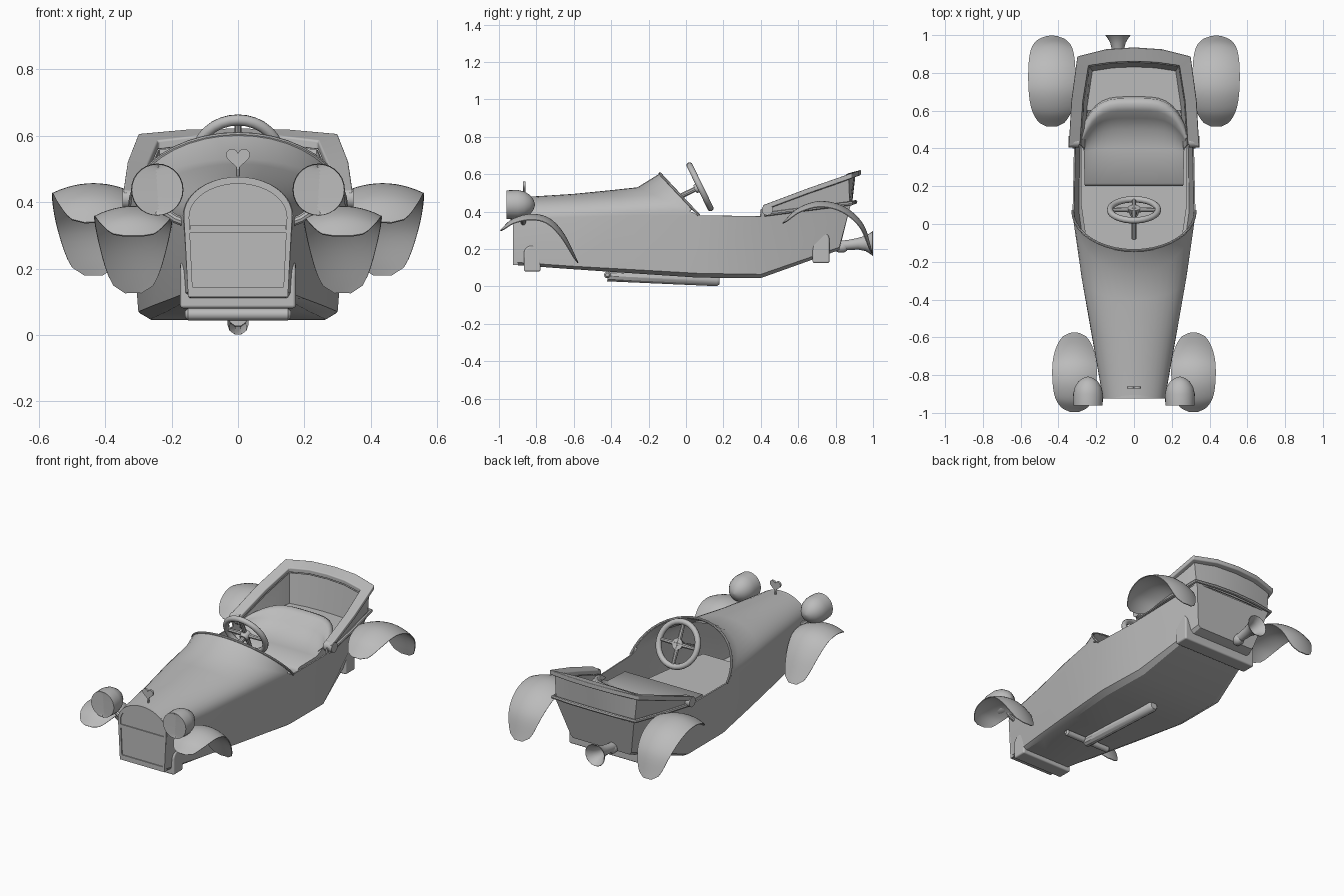
import bpy, bmesh, math
from mathutils import Vector

if "Cube" in bpy.data.objects:
    bpy.data.objects.remove(bpy.data.objects["Cube"], do_unlink=True)

grey = bpy.data.materials.new("plain grey")
grey.use_nodes = True
grey.diffuse_color = (0.5, 0.5, 0.5, 1)
grey.node_tree.nodes["Principled BSDF"].inputs["Base Color"].default_value = (0.5, 0.5, 0.5, 1)


def finish(name, bm, solid=0, mirror=False, bevel=0, angle=35):
    bmesh.ops.delete(bm, geom=[v for v in bm.verts if not v.link_faces], context='VERTS')
    bmesh.ops.recalc_face_normals(bm, faces=bm.faces)
    if solid:
        bmesh.ops.solidify(bm, geom=bm.faces[:], thickness=solid)
        bmesh.ops.recalc_face_normals(bm, faces=bm.faces)
    mesh = bpy.data.meshes.new(name)
    bm.to_mesh(mesh)
    bm.free()
    mesh.materials.append(grey)
    ob = bpy.data.objects.new(name, mesh)
    bpy.context.collection.objects.link(ob)
    bpy.ops.object.select_all(action='DESELECT')
    ob.select_set(True)
    bpy.context.view_layer.objects.active = ob
    bpy.ops.object.shade_smooth_by_angle(angle=math.radians(angle))
    if bevel:
        m = ob.modifiers.new("round", 'BEVEL')
        m.width, m.segments, m.harden_normals = bevel, 3, True
    if mirror:
        ob.modifiers.new("mirror", 'MIRROR')


def loft(name, rings, closed=False, caps=(False, False), skip=lambda r, i: False, **kw):
    bm = bmesh.new()
    rows = [[bm.verts.new(p) for p in r] for r in rings]
    n = len(rows[0])
    for r, (a, b) in enumerate(zip(rows, rows[1:])):
        for i in range(n if closed else n - 1):
            j = (i + 1) % n
            if not skip(r, i):
                bm.faces.new((a[i], a[j], b[j], b[i]))
    for cap, row in zip(caps, (rows[0], rows[-1])):
        if cap:
            bm.faces.new(row)
    finish(name, bm, **kw)


def prism(name, outline, offset, **kw):
    rings = [outline, [Vector(p) + Vector(offset) for p in outline]]
    loft(name, rings, True, (True, True), **kw)


def tube(name, pts, radii, sides=16, caps=(True, True), **kw):
    pts = [Vector(p) for p in pts]
    rings = []
    for i, (p, r) in enumerate(zip(pts, radii)):
        d = pts[min(i + 1, len(pts) - 1)] - pts[max(i - 1, 0)]
        q = d.to_track_quat('Z', 'Y')
        rings.append([p + q @ Vector((r * math.cos(a), r * math.sin(a), 0))
                      for a in (math.tau * k / sides for k in range(sides))])
    loft(name, rings, True, caps, **kw)


def arc(w, zs, zt, y, sweep=0, n=20):
    """Half ellipse across x, with its feet swept back."""
    out = []
    for k in range(n + 1):
        a = math.pi * k / n
        out.append(Vector((w * math.cos(a), y + sweep * (1 - math.sin(a)),
                           zs + (zt - zs) * math.sin(a))))
    return out


def arch(wb, zb, w, zs, zt, y):
    return [Vector((wb, y, zb))] + arc(w, zs, zt, y) + [Vector((-wb, y, zb))]


def both_sides(half):
    return half + [(-x, y, z) for x, y, z in reversed(half) if x > 0]


def smooth_path(pts, steps=6):
    p = [Vector(q) for q in pts]
    p = [2 * p[0] - p[1]] + p + [2 * p[-1] - p[-2]]
    out = []
    for a, b, c, d in zip(p, p[1:], p[2:], p[3:]):
        for k in range(steps):
            t = k / steps
            out.append(0.5 * (2 * b + (c - a) * t + (2 * a - 5 * b + 4 * c - d) * t * t
                              + (3 * b - a - 3 * c + d) * t ** 3))
    return out + [p[-2]]


# Body in one skin: bonnet arches over the keel, flared cowl, then the open rear half
keel = [(-.92, .14, .115, .148, .13), (-.6, .175, .092, .204, .108), (-.28, .215, .07, .252, .09),
        (.07, .265, .047, .3, .07), (.4, .26, .045, .295, .065), (.82, .19, .195, .205, .21)]
cowl = arc(.325, .38, .604, -.14, .21)
tops = [arc(.165, .36, .475, -.92), arc(.222, .37, .495, -.6), arc(.278, .38, .515, -.4, .12),
        arc(.325, .38, .53, -.26, .33), arc(.318, .375, .375, .4), arc(.265, .435, .435, .88)]
tops[4][1:-1] = cowl[1:-1]
rings = []
for (y, wb, zb, wc, zc), top in zip(keel, tops):
    rings.append(top + [Vector(p) for p in ((-wc, y, zc), (-wb, y, zb), (wb, y, zb), (wc, y, zc))])
loft("body", rings, True, (False, True), solid=.008, angle=30,
     skip=lambda r, i: r == 3 and i in (0, 19) or r > 3 and i < 20)
tube("cowl_edge", cowl, [.007] * len(cowl), sides=8)

# Radiator with frame, panels and crossbar
outer, inner = arch(.15, .115, .163, .36, .476, -.925), arch(.137, .145, .147, .355, .455, -.925)
back = Vector((0, .03, 0))
loft("radiator_frame", [outer, inner, [p + back for p in inner], [p + back for p in outer], outer],
     closed=True)
prism("radiator_panel", [p + Vector((0, .006, 0)) for p in inner], (0, .02, 0))
prism("radiator_bar", [(x, -.925, z) for x, z in ((-.145, .307), (.145, .307), (.145, .33),
                                                  (-.145, .33))], (0, .025, 0))

# Heart mascot on the bonnet
heart = []
for k in range(32):
    t = math.tau * k / 32
    h = 13 * math.cos(t) - 5 * math.cos(2 * t) - 2 * math.cos(3 * t) - math.cos(4 * t)
    heart.append((.036 * math.sin(t) ** 3, -.871, .534 + .0022 * h))
prism("heart_mascot", heart, (0, .012, 0))
tube("mascot_stem", [(0, -.865, .46), (0, -.865, .51)], [.006] * 2, sides=8)

# Headlights with shallow dished lenses, on short brackets
tube("headlight", [(.243, y, .437) for y in (-.925, -.932, -.945, -.96, -.9, -.865, -.835, -.816,
                                             -.808)],
     [.01, .035, .06, .077, .079, .071, .053, .028, .004], sides=28, mirror=True)
tube("headlight_bracket", [(.15, -.87, .335), (.19, -.87, .35), (.235, -.87, .38)],
     [.014] * 3, sides=10, mirror=True)


# Mudguards: domed strips along a curved path, rounded in plan
def mudguard(name, path, cx, width, drop):
    line = smooth_path([(0, y, z) for y, z in path])
    rows = []
    for i, p in enumerate(line):
        u = 2 * i / (len(line) - 1) - 1
        w = .22 + .78 * (1 - abs(u) ** 2.3) ** .5
        d = (line[min(i + 1, len(line) - 1)] - line[max(i - 1, 0)]).normalized()
        down = Vector((0, d.z, -d.y))
        rows.append([p + down * drop * (s * w) ** 2 + Vector((cx + s * w * width, 0, 0))
                     for s in (k / 6 for k in range(-6, 7))])
    loft(name, rows, solid=.005, mirror=True, angle=60)


mudguard("front_mudguard", [(-.995, .3), (-.93, .36), (-.83, .388), (-.73, .365), (-.65, .28),
                            (-.575, .128)], .315, .118, .03)
mudguard("rear_mudguard", [(.515, .34), (.6, .42), (.72, .457), (.85, .425), (.95, .33),
                           (.997, .18)], .435, .125, .03)

# Rear tub: flared panel, broad rim, lining and lower moulding
low = [(.318, .4, .375), (.3, .65, .405), (.265, .875, .435), (.14, .885, .44), (0, .888, .44)]
high = [(.325, .4, .41), (.312, .65, .5), (.278, .87, .58), (.14, .9, .6), (0, .907, .603)]
loft("tub_panel", [both_sides(low), both_sides(high)], solid=.01, angle=12)
rim_out = [(.345, .41, .435), (.332, .65, .525), (.3, .887, .607), (.15, .925, .62),
           (0, .935, .623)]
rim_in = [(.285, .42, .43), (.27, .65, .515), (.24, .838, .585), (.12, .855, .6), (0, .86, .603)]
rim = [both_sides(r) for r in (rim_out, rim_in)]
lower = [[Vector(p) - Vector((0, 0, .028)) for p in r] for r in rim]
loft("tub_rim", list(zip(rim[0], rim[1], lower[1], lower[0])), True, (True, True), bevel=.006,
     angle=12)
loft("tub_lining", [lower[1], [(p.x * .93, p.y - .025, .38) for p in lower[1]]], solid=.004,
     angle=12)
mould = [(.325, .42, .385), (.308, .65, .415), (.278, .885, .445), (.14, .9, .45), (0, .905, .452)]
tube("tub_moulding", both_sides(mould), [.011] * 9, sides=8)
tube("rim_hinge", [(.29, .435, .41), (.348, .435, .41)], [.03] * 2, mirror=True)

# Cockpit floor and rear deck
prism("floor", both_sides([(.2, -.45, .22), (.28, .1, .22), (.28, .45, .22)]), (0, 0, -.01))
prism("rear_deck", both_sides([(.27, .6, .385), (.23, .835, .385)]), (0, 0, -.01))

# Bucket seat: y, z, half width, forward pull and drop of the sides
rows = []
for y, z, w, pull, drop in [(.2, .22, .26, 0, 0), (.2, .33, .26, 0, 0), (.215, .35, .262, 0, 0),
                            (.4, .345, .265, .02, -.01), (.5, .365, .27, .07, -.02),
                            (.56, .41, .272, .12, 0), (.6, .455, .275, .15, .04),
                            (.635, .47, .28, .17, .055), (.665, .455, .285, .18, .055),
                            (.675, .38, .285, .18, .04)]:
    row = [Vector((w * s, y - pull * s ** 4, z - drop * s ** 4)) for s in
           (math.sin(math.pi * k / 20) for k in range(-10, 11))]
    ends = [Vector((p.x, p.y, .215)) for p in (row[0], row[-1])]
    rows.append([ends[0]] + row + [ends[1]])
loft("seat", rows, angle=60)

# Steering wheel, spokes and column
centre, axis = Vector((0, .075, .533)), Vector((0, .9, .44)).normalized()
turn = axis.to_track_quat('Z', 'X')
rows = []
for k in range(33):
    a = math.tau * k / 32
    out = turn @ Vector((math.cos(a), math.sin(a), 0))
    rows.append([centre + out * (.127 + .017 * math.cos(b)) + axis * .017 * math.sin(b)
                 for b in (math.tau * j / 10 for j in range(10))])
loft("steering_rim", rows, closed=True, angle=60)
for k in range(4):
    a = math.pi * k / 2
    tip = centre + turn @ Vector((math.cos(a), math.sin(a), 0)) * .125
    tube("steering_spoke_%d" % (k + 1), [centre, tip], [.014, .01], sides=8)
tube("steering_hub", [centre - axis * .03, centre + axis * .012], [.022, .034])
tube("steering_column", [centre, centre - axis * .17], [.014] * 2, sides=10)

# Axle housings with rounded tops
for name, y, half, z0, zs, zt in (("front_axle_housing", -.822, .174, .08, .175, .22),
                                  ("rear_axle_housing", .722, .255, .125, .25, .295)):
    side = [(-half, y + p.x, p.z) for p in arch(.045, z0, .045, zs, zt, 0)]
    prism(name, side, (2 * half, 0, 0), bevel=.01)

# Underside pipes and flared exhaust
tube("under_pipe", [(0, -.42, .056), (0, .165, .032), (0, .18, .032)], [.03, .032, .022], sides=10)
tube("cross_pipe", [(-.16, -.42, .062), (-.15, -.42, .062), (.15, -.42, .062), (.16, -.42, .062)],
     [.01, .018, .018, .01], sides=12)
tube("exhaust_horn", [(-.085, y, z) for y, z in ((.8, .215), (.87, .222), (.92, .228), (.96, .23),
                                                 (.985, .23), (1, .23))],
     [.024, .024, .028, .038, .052, .064], sides=20, caps=(True, False), solid=.003)
tube("exhaust_joint", [(-.085, y, .21) for y in (.8, .815, .845, .86)],
     [.02, .03, .03, .02], sides=14)
